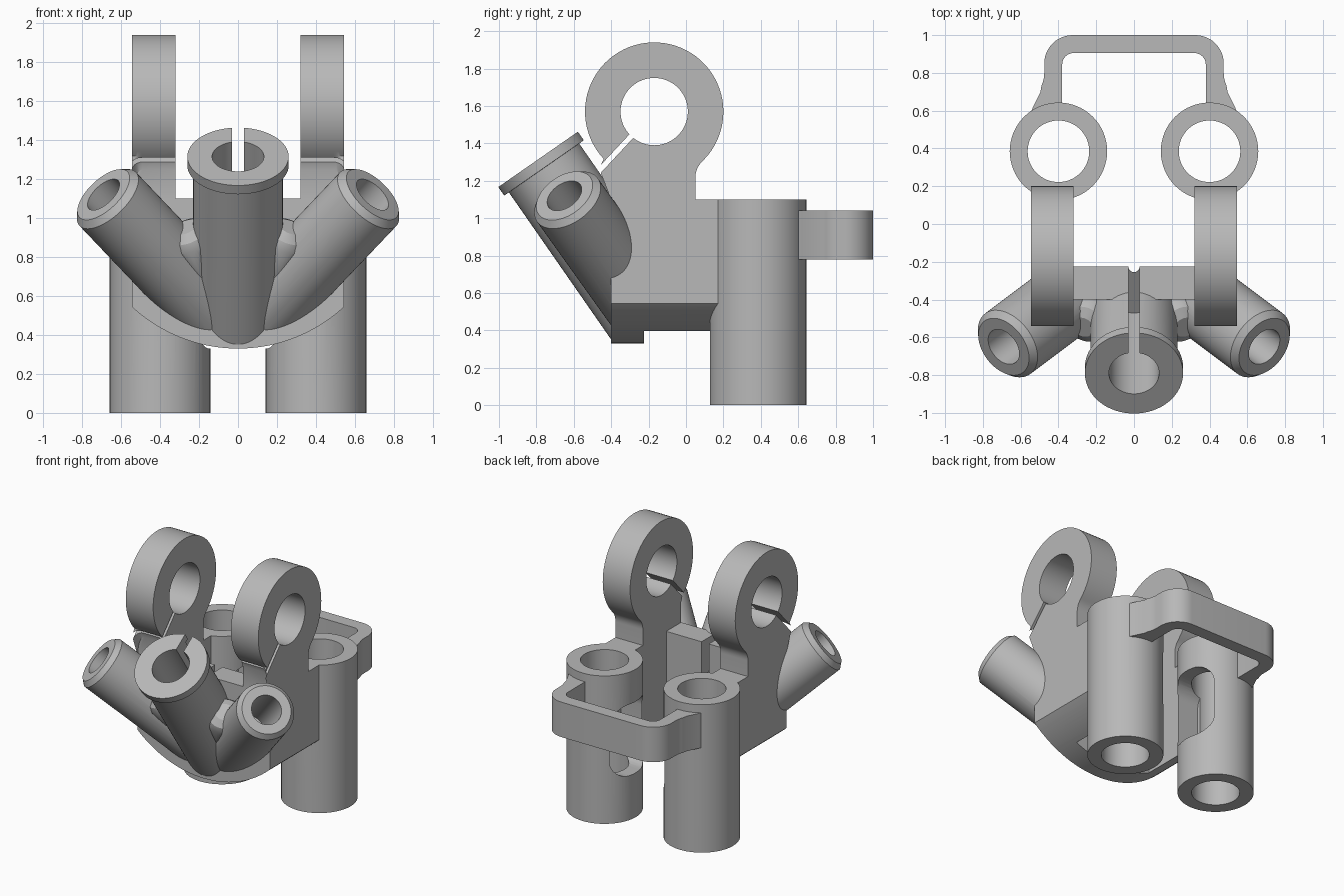
import bpy, bmesh, math
from mathutils import Vector

cube = bpy.data.objects.get("Cube")
if cube:
    bpy.data.objects.remove(cube)

grey = bpy.data.materials.new("plain grey")
grey.use_nodes = True
COLOUR = (0.48, 0.48, 0.48, 1)
grey.diffuse_color = COLOUR
grey.node_tree.nodes["Principled BSDF"].inputs["Base Color"].default_value = COLOUR


def finish(name, bm):
    bmesh.ops.recalc_face_normals(bm, faces=bm.faces)
    mesh = bpy.data.meshes.new(name)
    bm.to_mesh(mesh)
    bm.free()
    mesh.materials.append(grey)
    ob = bpy.data.objects.new(name, mesh)
    bpy.context.collection.objects.link(ob)
    return ob


def rod(name, start, axis, profile, sides=64):
    """Turned solid: profile is (radius, distance along axis)."""
    bm = bmesh.new()
    turn = Vector(axis).to_track_quat('Z', 'Y')
    rings = []
    for r, t in profile:
        ring = []
        for i in range(sides):
            a = math.tau * i / sides
            p = Vector((r * math.cos(a), r * math.sin(a), t))
            ring.append(bm.verts.new(turn @ p + Vector(start)))
        rings.append(ring)
    for low, high in zip(rings, rings[1:]):
        for i in range(sides):
            j = (i + 1) % sides
            bm.faces.new((low[i], low[j], high[j], high[i]))
    bm.faces.new(rings[0])
    bm.faces.new(rings[-1])
    return finish(name, bm)


def slab(name, outline, place, near, far, round_edge=None):
    """Extruded outline; place(u, v, depth) gives the 3D point."""
    bm = bmesh.new()
    ends = [[bm.verts.new(place(u, v, d)) for u, v in outline] for d in (near, far)]
    bm.faces.new(ends[0])
    bm.faces.new(ends[1])
    n = len(outline)
    for i in range(n):
        j = (i + 1) % n
        bm.faces.new((ends[0][i], ends[0][j], ends[1][j], ends[1][i]))
    if round_edge:
        rim = set(ends[1])
        edges = [e for e in bm.edges if all(v in rim and v.co.z > 1.12 for v in e.verts)]
        bmesh.ops.bevel(bm, geom=edges, offset=round_edge, segments=6,
                        profile=0.5, affect='EDGES')
    return finish(name, bm)


def arc(cx, cy, r, start, end, steps=12):
    angles = [math.radians(start + (end - start) * i / steps) for i in range(steps + 1)]
    return [(cx + r * math.cos(a), cy + r * math.sin(a)) for a in angles]


def box(name, x, y, z):
    corners = [(x[0], y[0]), (x[1], y[0]), (x[1], y[1]), (x[0], y[1])]
    return slab(name, corners, lambda u, v, d: (u, v, d), *z)


def combine(target, other, operation):
    mod = target.modifiers.new(operation.lower(), 'BOOLEAN')
    mod.operation, mod.object, mod.solver = operation, other, 'EXACT'
    bpy.context.view_layer.objects.active = target
    bpy.ops.object.modifier_apply(modifier=mod.name)
    bpy.data.objects.remove(other)


def add(other):
    combine(body, other, 'UNION')


def cut(other):
    combine(body, other, 'DIFFERENCE')


CENTRE, CENTRE_DIR = Vector((0, -0.79, 1.315)), Vector((0, 0.57, -0.82)).normalized()
RING_Y, RING_Z = -0.17, 1.57

# Front cross wall
body = box("clamp_body", (-0.5, 0.5), (-0.40, -0.20), (0.2, 1.10))

# Front centre socket with flange
add(rod("centre_socket", CENTRE, CENTRE_DIR,
        [(0.26, 0), (0.26, 0.055), (0.23, 0.056), (0.23, 1.25)]))

# Angled side sockets and the webs beside the centre socket
for s in (1, -1):
    side_dir = Vector((-0.612 * s, 0.459, -0.643))
    add(rod("side_socket", (0.69 * s, -0.65, 1.12), side_dir,
            [(0.17, 0), (0.2, 0.035), (0.2, 1.0)]))
    web_dir = Vector((-0.33 * s, 0.545, -0.775))
    add(rod("socket_web", (0.26 * s, -0.53, 0.93), web_dir,
            [(0.06, -0.03), (0.11, 0), (0.13, 0.04), (0.13, 0.8)]))

# Open space behind the cross wall
cut(box("inner_space", (-0.4, 0.4), (-0.225, 0.9), (0, 1.6)))

# Side plates with their ring ends
plate = [(-0.40, 0.25), (0.3, 0.25), (0.3, 1.10), (0.05, 1.10)]
plate += arc(0.17, 1.217, 0.12, 180, 134, 6)
plate += arc(RING_Y, RING_Z, 0.37, -44, 228, 56)
plate += [(-0.40, 1.25)]
for s in (1, -1):
    add(slab("side_plate", plate, lambda u, v, d: (d * s, u, v), 0.32, 0.545, 0.055))

# Curved underside
under = arc(0, 1.13, 0.80, 221, 319, 40) + [(0.6, -0.2), (-0.6, -0.2)]
cut(slab("underside", under, lambda u, v, d: (u, d, v), -1.2, 0.8))

# Rear legs
for s in (1, -1):
    add(rod("rear_leg", (0.4 * s, 0.385, 0), (0, 0, 1), [(0.258, 0), (0.258, 1.10)]))

# Rear loop joining the legs
loop = [(0.56, 0.55), (0.535, 0.62), (0.495, 0.70)] + arc(0.635, 0.80, 0.16, 205, 180, 4)
loop += arc(0.325, 0.85, 0.15, 0, 90)
inner = [(0.38, 0.55)] + arc(0.32, 0.845, 0.06, 0, 90, 8)
outline = loop + [(-x, y) for x, y in reversed(loop)]
outline += [(-x, y) for x, y in inner] + list(reversed(inner))
add(slab("rear_loop", outline, lambda u, v, d: (u, v, d), 0.78, 1.04))

# Bores, leg windows and clamp slits
window = arc(0.455, 0.74, 0.12, 0, 90, 8) + arc(0.315, 0.74, 0.12, 90, 180, 8)
window += arc(0.315, 0.45, 0.12, 180, 270, 8) + arc(0.455, 0.45, 0.12, 270, 360, 8)
slit_dir = Vector((-0.68, -0.73))
slit_side = Vector((-slit_dir.y, slit_dir.x)) * 0.014
ring_mid = Vector((RING_Y, RING_Z))
slit = [ring_mid + slit_dir * t + slit_side * k
        for t, k in ((0.1, 1), (0.1, -1), (0.45, -1), (0.45, 1))]
for s in (1, -1):
    cut(rod("leg_bore", (0.4 * s, 0.385, -0.1), (0, 0, 1), [(0.163, 0), (0.163, 1.4)]))
    cut(slab("leg_window", window, lambda u, v, d: (d * s, u, v), 0.05, 0.4))
    cut(rod("ring_bore", (0.2 * s, RING_Y, RING_Z), (s, 0, 0), [(0.18, 0), (0.18, 0.5)]))
    cut(slab("ring_slit", slit, lambda u, v, d: (d * s, u, v), 0.2, 0.7))
    side_dir = Vector((-0.612 * s, 0.459, -0.643))
    cut(rod("side_bore", Vector((0.69 * s, -0.65, 1.12)) - side_dir * 0.1, side_dir,
            [(0.104, 0), (0.104, 0.6)]))
cut(rod("centre_bore", CENTRE - CENTRE_DIR * 0.1, CENTRE_DIR, [(0.133, 0), (0.133, 0.85)]))

up = Vector((0, -CENTRE_DIR.z, CENTRE_DIR.y))
corners = [(-0.1, 0), (0.75, 0), (0.75, 0.7), (-0.1, 0.7)]
cut(slab("centre_slit", corners,
         lambda u, v, d: CENTRE + CENTRE_DIR * u + up * v + Vector((d, 0, 0)), -0.03, 0.03))
cut(rod("rear_notch", (0, -0.225, 0), (0, 0, 1), [(0.03, 0), (0.03, 1.5)], 24))

# Smooth shading with sharp edges kept
bpy.ops.object.select_all(action='DESELECT')
body.select_set(True)
bpy.context.view_layer.objects.active = body
bpy.ops.object.shade_smooth_by_angle(angle=math.radians(30))
